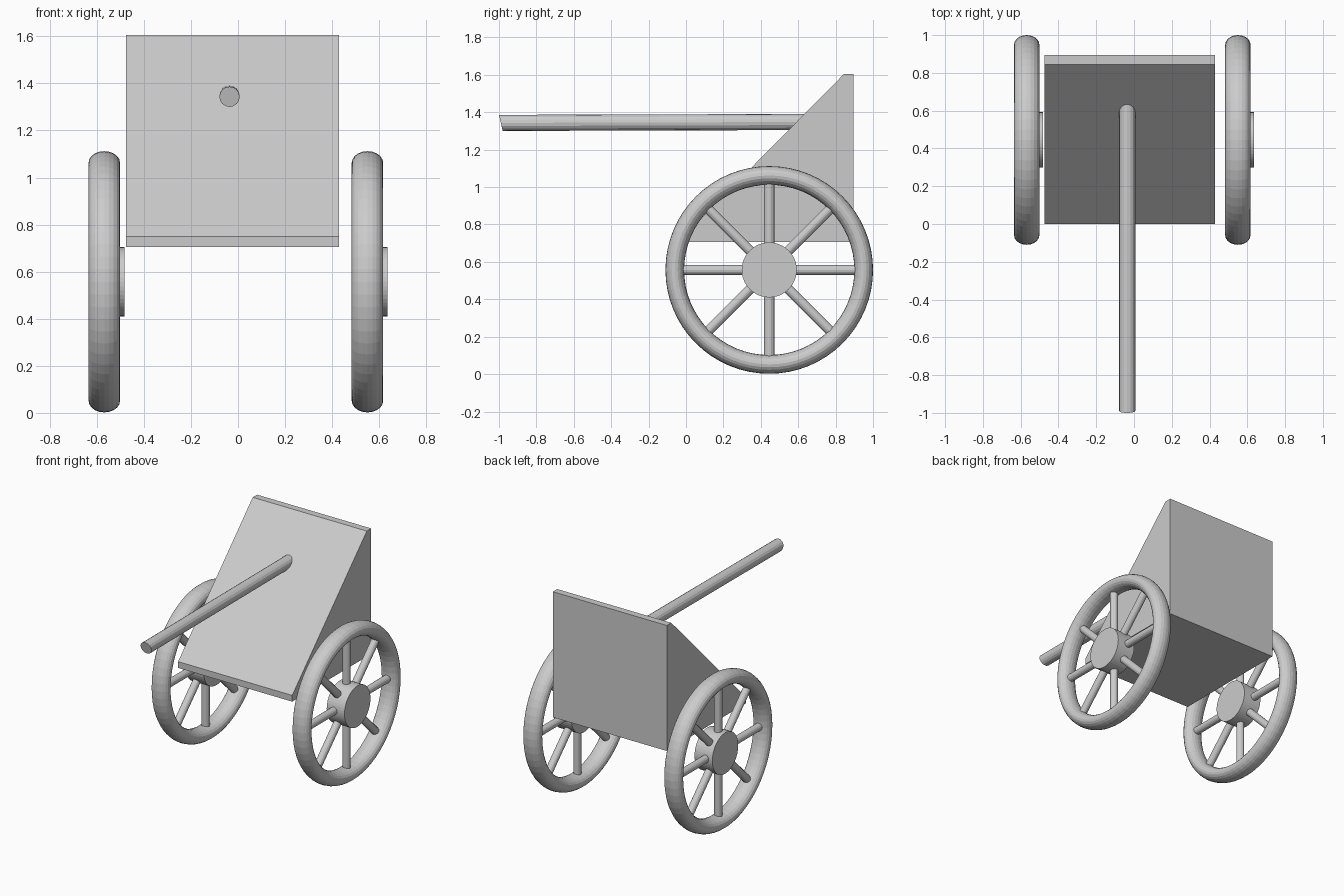
import bpy, bmesh
from math import cos, sin, pi
from mathutils import Matrix, Vector

cube = bpy.data.objects.get("Cube")
if cube:
    bpy.data.objects.remove(cube, do_unlink=True)

GREY = (0.6, 0.6, 0.6, 1)
mat = bpy.data.materials.new("plain grey")
mat.use_nodes = True
mat.diffuse_color = GREY
mat.node_tree.nodes["Principled BSDF"].inputs["Base Color"].default_value = GREY


def finish(name, bm):
    """Turn a bmesh into a named grey object."""
    bmesh.ops.recalc_face_normals(bm, faces=bm.faces)
    mesh = bpy.data.meshes.new(name)
    bm.to_mesh(mesh)
    bm.free()
    mesh.materials.append(mat)
    obj = bpy.data.objects.new(name, mesh)
    bpy.context.collection.objects.link(obj)
    return obj


def loft(bm, rings, closed=False):
    """Skin a list of point rings; open lofts get end caps."""
    loops = [[bm.verts.new(p) for p in ring] for ring in rings]
    pairs = list(zip(loops, loops[1:]))
    if closed:
        pairs.append((loops[-1], loops[0]))
    else:
        bm.faces.new(loops[0])
        bm.faces.new(loops[-1])
    for a, b in pairs:
        for i in range(len(a)):
            j = (i + 1) % len(a)
            bm.faces.new((a[i], a[j], b[j], b[i]))


def rod(bm, start, end, radius, sides):
    """Capped cylinder between two points."""
    start, end = Vector(start), Vector(end)
    axis = end - start
    turn = axis.to_track_quat("Z", "Y").to_matrix().to_4x4()
    bmesh.ops.create_cone(bm, cap_ends=True, segments=sides, radius1=radius,
                          radius2=radius, depth=axis.length,
                          matrix=Matrix.Translation((start + end) / 2) @ turn)


# Wedge-shaped cart body, extruded across x
profile = [(0, 0.705), (0.895, 0.705), (0.895, 1.605), (0.845, 1.605), (0, 0.75)]
bm = bmesh.new()
loft(bm, [[(x, y, z) for y, z in profile] for x in (-0.475, 0.43)])
finish("cart_body", bm)

# Pole with a slightly slanted front end
bm = bmesh.new()
angles = [2 * pi * i / 16 for i in range(16)]
loft(bm, [[(-0.036 + 0.043 * cos(a), y - slant * sin(a), z + 0.043 * sin(a))
           for a in angles]
          for y, z, slant in ((-0.99, 1.343, 0.01), (0.7, 1.348, 0))])
finish("draw_pole", bm)

# Wheels: rim, hub and eight spokes each
AXLE_Y, AXLE_Z = 0.445, 0.557
for side, x in (("left", 0.55), ("right", -0.568)):
    centre = Vector((x, AXLE_Y, AXLE_Z))

    def polar(angle, r, dx=0):
        return centre + Vector((dx, r * cos(angle), r * sin(angle)))

    bm = bmesh.new()
    steps, sides = 64, 20
    loft(bm, [[polar(2 * pi * i / steps, 0.505 + 0.05 * cos(2 * pi * j / sides),
                     0.067 * sin(2 * pi * j / sides)) for j in range(sides)]
              for i in range(steps)], closed=True)
    finish(side + "_wheel_rim", bm)

    bm = bmesh.new()
    rod(bm, polar(0, 0, -0.055), polar(0, 0, 0.086), 0.147, 48)
    finish(side + "_wheel_hub", bm)

    bm = bmesh.new()
    for k in range(8):
        rod(bm, polar(k * pi / 4, 0.12), polar(k * pi / 4, 0.475), 0.027, 16)
    finish(side + "_wheel_spokes", bm)
